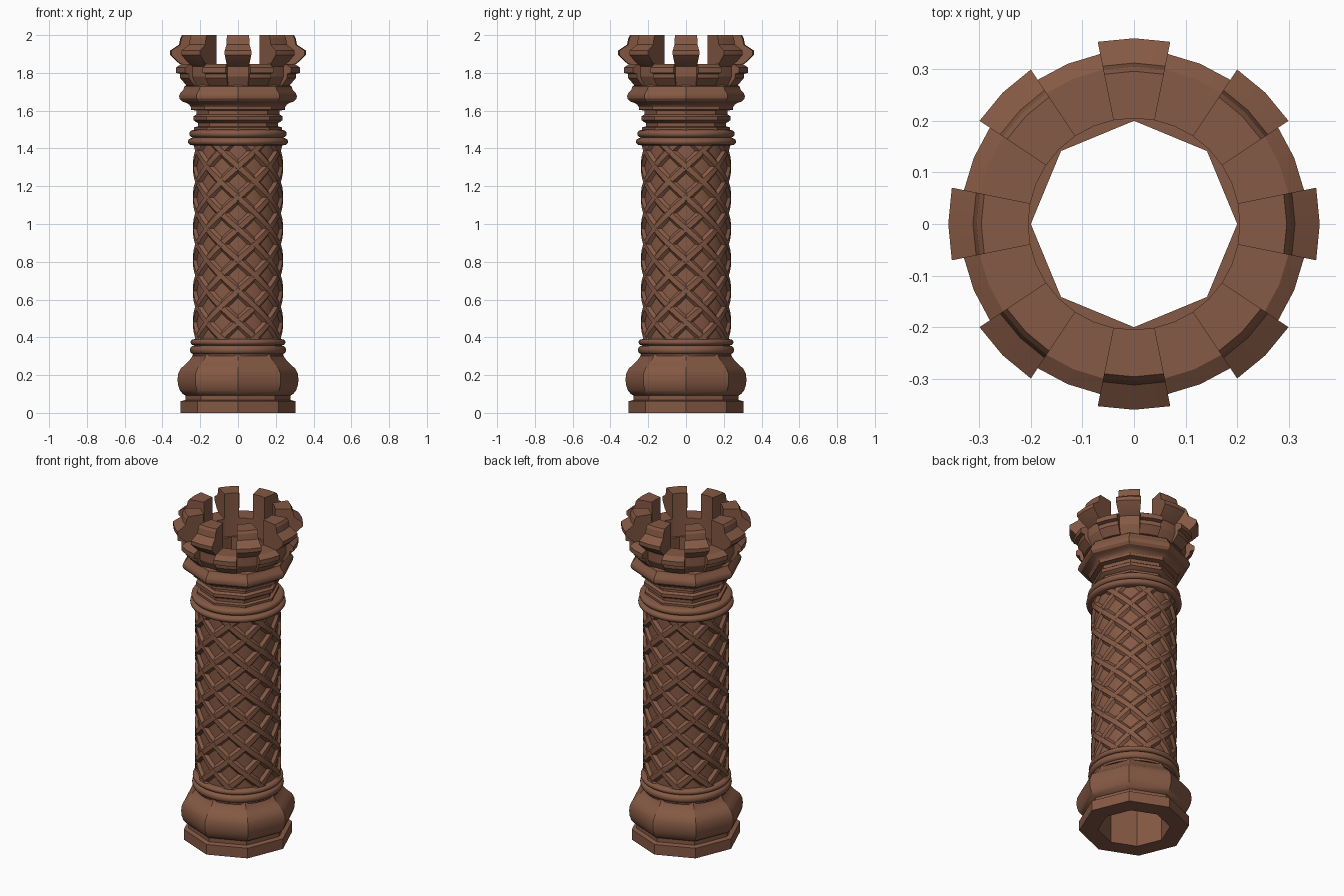
import bpy, bmesh
from math import radians, sin, cos, pi

if "Cube" in bpy.data.objects:
    bpy.data.objects.remove(bpy.data.objects["Cube"])

clay = bpy.data.materials.new("terracotta")
clay.diffuse_color = (0.235, 0.1, 0.058, 1)
clay.use_nodes = True
clay.node_tree.nodes["Principled BSDF"].inputs["Base Color"].default_value = clay.diffuse_color


def finish(name, bm, angle=30):
    bmesh.ops.recalc_face_normals(bm, faces=bm.faces)
    me = bpy.data.meshes.new(name)
    bm.to_mesh(me)
    bm.free()
    ob = bpy.data.objects.new(name, me)
    bpy.context.collection.objects.link(ob)
    me.materials.append(clay)
    bpy.ops.object.select_all(action='DESELECT')
    ob.select_set(True)
    bpy.context.view_layer.objects.active = ob
    bpy.ops.object.shade_smooth_by_angle(angle=radians(angle))
    return ob


def skin(bm, rows, loop):
    """Bridge neighbouring closed sections; loop joins last to first, else cap."""
    vs = [[bm.verts.new(p) for p in row] for row in rows]
    n = len(vs[0])
    for i in range(len(vs) if loop else len(vs) - 1):
        a, b = vs[i], vs[(i + 1) % len(vs)]
        for j in range(n):
            k = (j + 1) % n
            bm.faces.new((a[j], a[k], b[k], b[j]))
    if not loop:
        bm.faces.new(vs[0])
        bm.faces.new(vs[-1])


def section(profile, t):
    return [(r * cos(t), r * sin(t), z) for r, z in profile]


def lathe(name, profile, sides):
    bm = bmesh.new()
    skin(bm, [section(profile, 2 * pi * i / sides) for i in range(sides)], True)
    return finish(name, bm)


def roll(r, z0, z1, bulge, n=8):
    """Half-round moulding between two heights."""
    return [(r + bulge * sin(pi * i / n), z0 + (z1 - z0) * (1 - cos(pi * i / n)) / 2)
            for i in range(n + 1)]


BORE = 0.2

# octagonal plinth and bulging foot
lathe("base", [(BORE, 0), (0.305, 0), (0.305, 0.062), (0.278, 0.068), (0.278, 0.092),
               (0.292, 0.10), (0.308, 0.12), (0.318, 0.15), (0.32, 0.18), (0.316, 0.21),
               (0.303, 0.235), (0.28, 0.255), (0.26, 0.275), (0.245, 0.295),
               (0.237, 0.315), (BORE, 0.315)], 8)

# round shaft core with ring mouldings at both ends
lathe("shaft", [(BORE, 0.30), (0.235, 0.30)] + roll(0.237, 0.312, 0.355, 0.017)
      + roll(0.233, 0.358, 0.39, 0.018) + [(0.222, 0.392), (0.222, 1.415)]
      + roll(0.243, 1.417, 1.455, 0.022) + roll(0.238, 1.458, 1.497, 0.02)
      + [(0.22, 1.5), (BORE, 1.5)], 64)

# criss-cross lattice of raised helical bars
PITCH, STEPS = 0.165, 72
z0, z1 = 0.38, 1.425
bar = [(0.218, -0.042), (0.224, -0.036), (0.238, -0.02), (0.238, 0.02),
       (0.224, 0.036), (0.218, 0.042)]
bm = bmesh.new()
for way in (1, -1):
    for k in range(8):
        rows = []
        for i in range(STEPS + 1):
            z = z0 + (z1 - z0) * i / STEPS
            t = k * pi / 4 + way * (pi / 4) * (z - 1.305) / PITCH
            rows.append([(r * cos(t + s / r), r * sin(t + s / r), z) for r, s in bar])
        skin(bm, rows, False)
finish("lattice", bm)

# octagonal stepped neck and flared cornice
lathe("neck", [(BORE, 1.49), (0.232, 1.49), (0.232, 1.512), (0.212, 1.517), (0.212, 1.535),
               (0.222, 1.54), (0.236, 1.55), (0.236, 1.57), (0.22, 1.58), (0.22, 1.60),
               (0.25, 1.605), (0.25, 1.62), (0.258, 1.632), (0.275, 1.642), (0.298, 1.65),
               (0.31, 1.664), (0.312, 1.678), (0.305, 1.695), (0.29, 1.71), (0.284, 1.728),
               (0.272, 1.736), (BORE, 1.736)], 8)

# crown: tall merlons alternating with low blocks
tall = [(0.205, 1.73), (0.265, 1.73), (0.29, 1.78), (0.29, 1.835), (0.325, 1.86),
        (0.36, 1.895), (0.36, 1.918), (0.312, 1.95), (0.305, 1.985), (0.296, 2.0), (0.205, 2.0)]
low = [(0.205, 1.73), (0.275, 1.73), (0.312, 1.772), (0.314, 1.795), (0.336, 1.8),
       (0.336, 1.828), (0.305, 1.847), (0.205, 1.847)]
for name, prof, shift in (("merlons", tall, 0), ("low_blocks", low, pi / 8)):
    bm = bmesh.new()
    for k in range(8):
        mid = k * pi / 4 + shift
        skin(bm, [section(prof, mid + s * pi / 16) for s in (-1, 0, 1)], False)
    finish(name, bm, 15)
